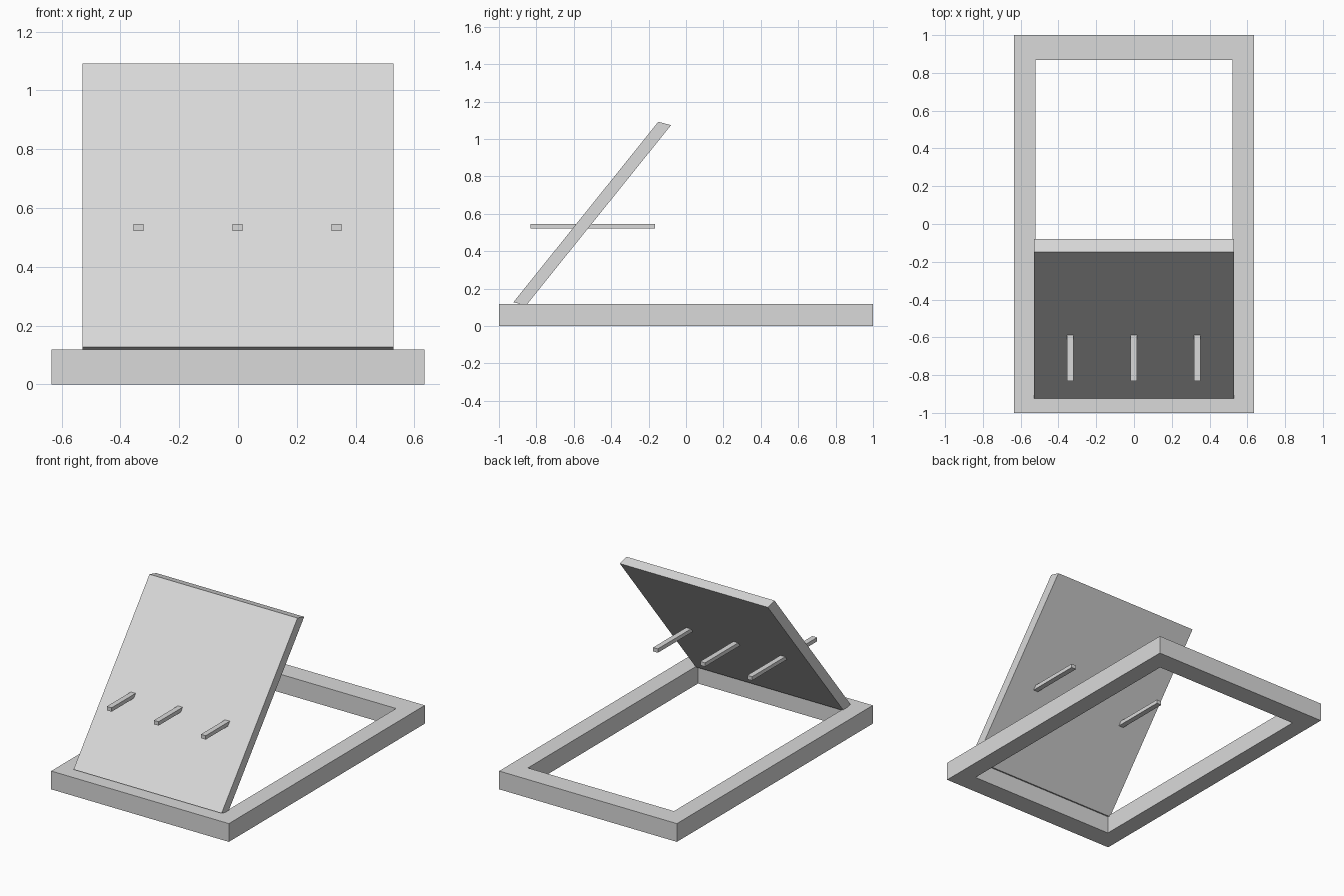
import bpy, bmesh

if "Cube" in bpy.data.objects:
    bpy.data.objects.remove(bpy.data.objects["Cube"])

grey = bpy.data.materials.new("light grey")
grey.diffuse_color = (0.7, 0.7, 0.7, 1)
grey.use_nodes = True
grey.node_tree.nodes["Principled BSDF"].inputs["Base Color"].default_value = grey.diffuse_color


def finish(name, bm):
    bmesh.ops.recalc_face_normals(bm, faces=bm.faces)
    mesh = bpy.data.meshes.new(name)
    bm.to_mesh(mesh)
    bm.free()
    mesh.materials.append(grey)
    obj = bpy.data.objects.new(name, mesh)
    bpy.context.collection.objects.link(obj)
    return obj


def box(name, x, y, z):
    """Box from (min, max) pairs."""
    bm = bmesh.new()
    bmesh.ops.create_cube(bm, size=1)
    for v in bm.verts:
        v.co = [r[0] if c < 0 else r[1] for c, r in zip(v.co, (x, y, z))]
    return finish(name, bm)


def prism(name, profile, x0, x1):
    """Extrude a (y, z) profile along x."""
    bm = bmesh.new()
    face = bm.faces.new([bm.verts.new((x0, y, z)) for y, z in profile])
    ext = bmesh.ops.extrude_face_region(bm, geom=[face])
    moved = [g for g in ext["geom"] if isinstance(g, bmesh.types.BMVert)]
    bmesh.ops.translate(bm, verts=moved, vec=(x1 - x0, 0, 0))
    return finish(name, bm)


# Base frame: rectangular ring with an open middle
corners = [(-1, -1), (1, -1), (1, 1), (-1, 1)]
bm = bmesh.new()
loops = [[bm.verts.new((sx * w, sy * d, z)) for sx, sy in corners]
         for w, d, z in ((0.635, 1.0, 0), (0.635, 1.0, 0.118),
                         (0.522, 0.868, 0.118), (0.522, 0.868, 0))]
for i in range(4):
    a, b = loops[i], loops[(i + 1) % 4]
    for k in range(4):
        n = (k + 1) % 4
        bm.faces.new((a[k], a[n], b[n], b[k]))
finish("base_frame", bm)

# Leaning panel, hinged on the front rail
prism("leaning_panel",
      [(-0.923, 0.127), (-0.855, 0.110), (-0.080, 1.074), (-0.148, 1.092)],
      -0.529, 0.529)

# Pegs passing through the panel
for i, x in enumerate((-0.338, -0.002, 0.335)):
    box(f"peg_{i + 1}", (x - 0.017, x + 0.017), (-0.832, -0.167), (0.521, 0.546))
